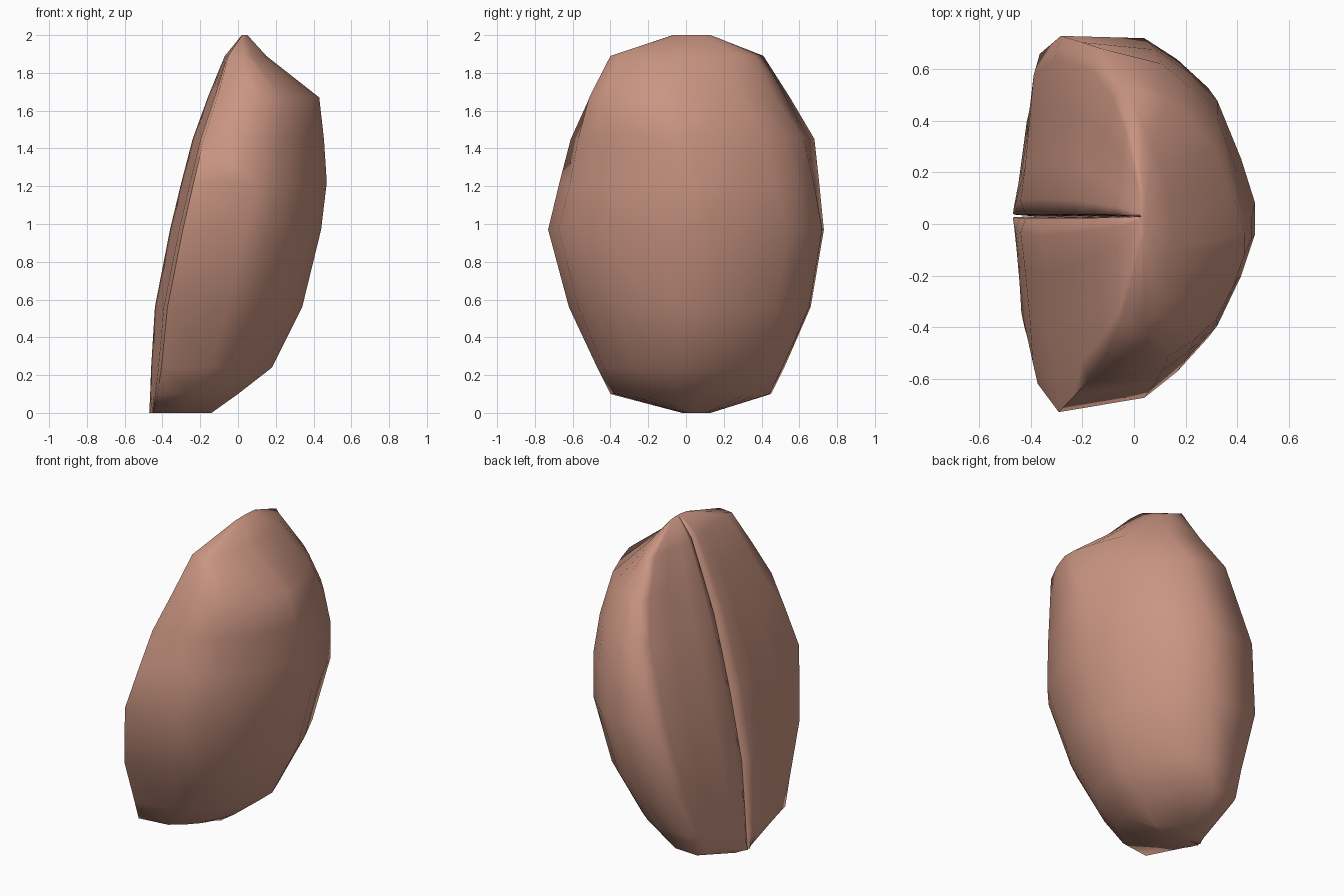
import bpy, bmesh, math

if "Cube" in bpy.data.objects:
    bpy.data.objects.remove(bpy.data.objects["Cube"])

# Horizontal sections: height, flat-face x, back x, left y, right y,
# then sideways shift of the back on the left and right halves
LEVELS = [
    (0.00, -0.47, -0.14, -0.02, 0.13, 0.0, 0.0),
    (0.10, -0.465, 0.00, -0.40, 0.45, 0.0, 0.0),
    (0.24, -0.46, 0.18, -0.47, 0.52, 0.01, 0.0),
    (0.56, -0.44, 0.34, -0.62, 0.66, 0.02, 0.01),
    (0.97, -0.36, 0.44, -0.73, 0.73, 0.02, 0.01),
    (1.22, -0.30, 0.47, -0.67, 0.705, 0.03, -0.03),
    (1.45, -0.24, 0.455, -0.61, 0.68, 0.0, -0.09),
    (1.67, -0.16, 0.43, -0.51, 0.55, -0.07, -0.13),
    (1.89, -0.07, 0.15, -0.39, 0.41, -0.07, -0.08),
    (2.00, 0.02, 0.05, -0.07, 0.13, 0.0, 0.0),
]
# Depth and width fractions of each lobe: flat face, then rim and rounded back
FACE_R = [(0.0, 0.1), (0.022, 0.3), (0.045, 0.6), (0.065, 0.87), (0.095, 1.0)]
FACE_L = [(0.0, 0.1), (0.02, 0.3), (0.045, 0.6), (0.06, 0.87), (0.085, 1.0)]
BACK_R = [(0.5, 0.98), (0.66, 0.86), (0.81, 0.70), (0.93, 0.37), (1.0, 0.12)]
BACK_L = [(0.5, 0.94), (0.66, 0.81), (0.81, 0.64), (0.93, 0.37), (1.0, 0.14)]
CREASE_Y = 0.03


def section(z, face, back, y0, y1, shift_l, shift_r):
    w = back - face
    # the right rim is rounder toward both ends
    soft_r = 1 + 1.7 * max(0, z - 1) + 1.5 * max(0, 0.5 - z)
    lobes = []
    for edge, front, rear, soft, shift in ((y1, FACE_R, BACK_R, soft_r, shift_r),
                                           (y0, FACE_L, BACK_L, 1, shift_l)):
        span = edge - CREASE_Y
        lip = math.copysign(min(0.006, abs(span) * 0.06), span)
        pts = [(face + 0.025 * w, CREASE_Y + lip, z)]
        pts += [(face + t * soft * w, CREASE_Y + s * span, z) for t, s in front]
        pts += [(face + t * w, CREASE_Y + s * span + shift * t, z) for t, s in rear]
        lobes.append(pts)
    return [(face + 0.25 * w, CREASE_Y, z)] + lobes[0] + lobes[1][::-1]


# Bean: lofted sections with a narrow crease down the flat side
bm = bmesh.new()
rings = [[bm.verts.new(p) for p in section(*lv)] for lv in LEVELS]
n = len(rings[0])
for a, b in zip(rings, rings[1:]):
    for i in range(n):
        j = (i + 1) % n
        bm.faces.new((a[i], a[j], b[j], b[i]))
bm.faces.new(rings[0])
bm.faces.new(rings[-1])
bmesh.ops.recalc_face_normals(bm, faces=bm.faces[:])
mesh = bpy.data.meshes.new("bean")
bm.to_mesh(mesh)
bm.free()
bean = bpy.data.objects.new("bean", mesh)
bpy.context.collection.objects.link(bean)

# Roasted brown surface
mat = bpy.data.materials.new("bean_brown")
mat.diffuse_color = (0.59, 0.30, 0.225, 1)
mat.use_nodes = True
mat.node_tree.nodes["Principled BSDF"].inputs["Base Color"].default_value = mat.diffuse_color
mesh.materials.append(mat)

bpy.context.view_layer.objects.active = bean
bean.select_set(True)
bpy.ops.object.shade_smooth_by_angle(angle=math.radians(80))
